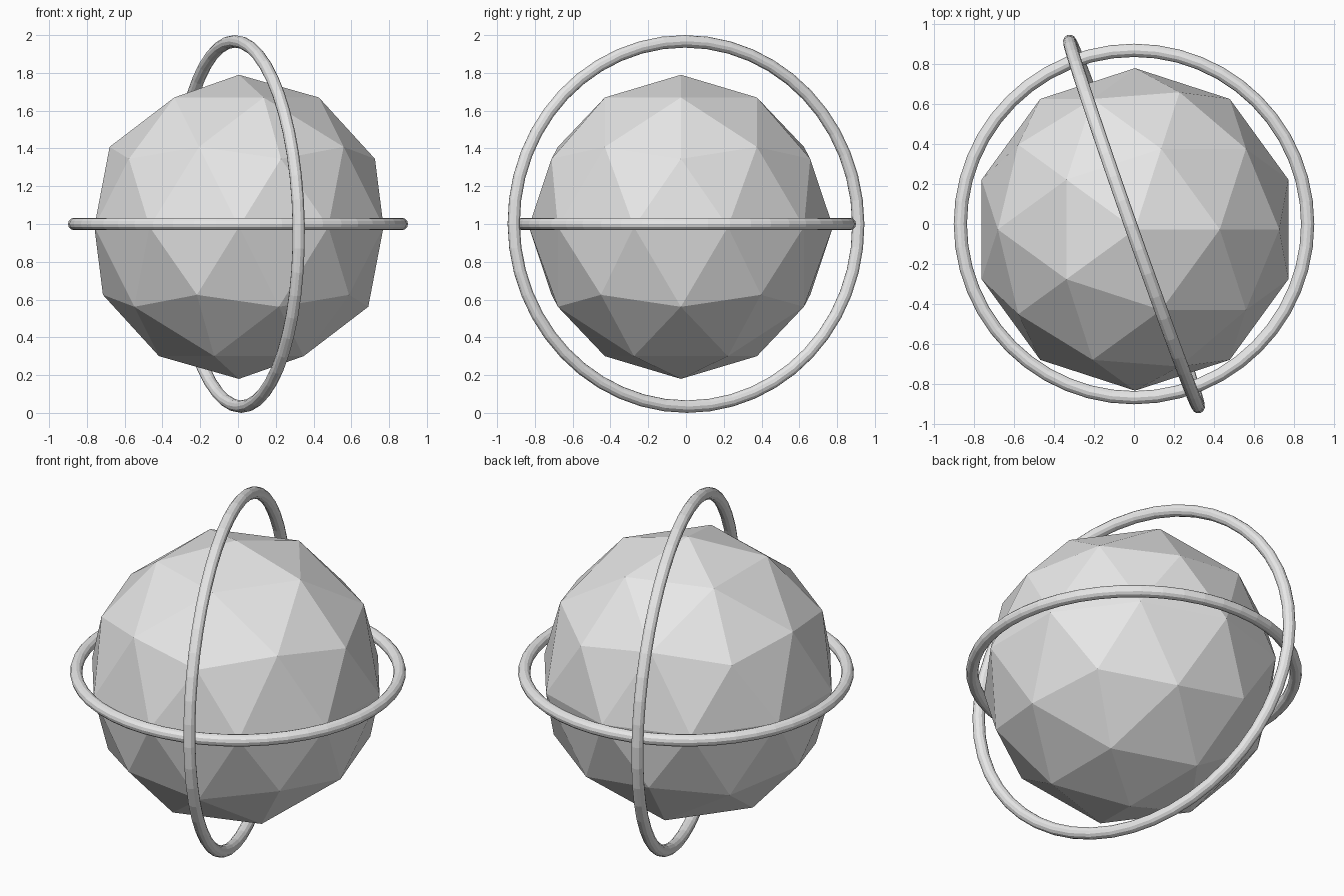
import bpy
import math
from mathutils import Vector

if "Cube" in bpy.data.objects:
    bpy.data.objects.remove(bpy.data.objects["Cube"])

grey = bpy.data.materials.new("plain grey")
grey.diffuse_color = (0.8, 0.8, 0.8, 1)
grey.use_nodes = True
grey.node_tree.nodes["Principled BSDF"].inputs["Base Color"].default_value = grey.diffuse_color


def finish(name):
    obj = bpy.context.object
    obj.name = name
    obj.data.materials.append(grey)
    return obj


def ring(name, outer, tube, normal):
    rot = Vector(normal).to_track_quat('Z', 'Y').to_euler()
    bpy.ops.mesh.primitive_torus_add(
        major_segments=48, minor_segments=12,
        major_radius=outer - tube, minor_radius=tube,
        location=(0, 0, 1), rotation=rot)
    return finish(name)


# Faceted core ball
bpy.ops.mesh.primitive_ico_sphere_add(
    subdivisions=2, radius=0.805, location=(0.005, -0.027, 0.985))
finish("core_ball")

# Level ring around the middle
ring("level_ring", 0.9, 0.033, (0, 0, 1))

# Upright ring, turned about z and leaning very slightly
turn = math.radians(19.4)
ring("upright_ring", 1.0, 0.033, (math.cos(turn), math.sin(turn), 0.018))
